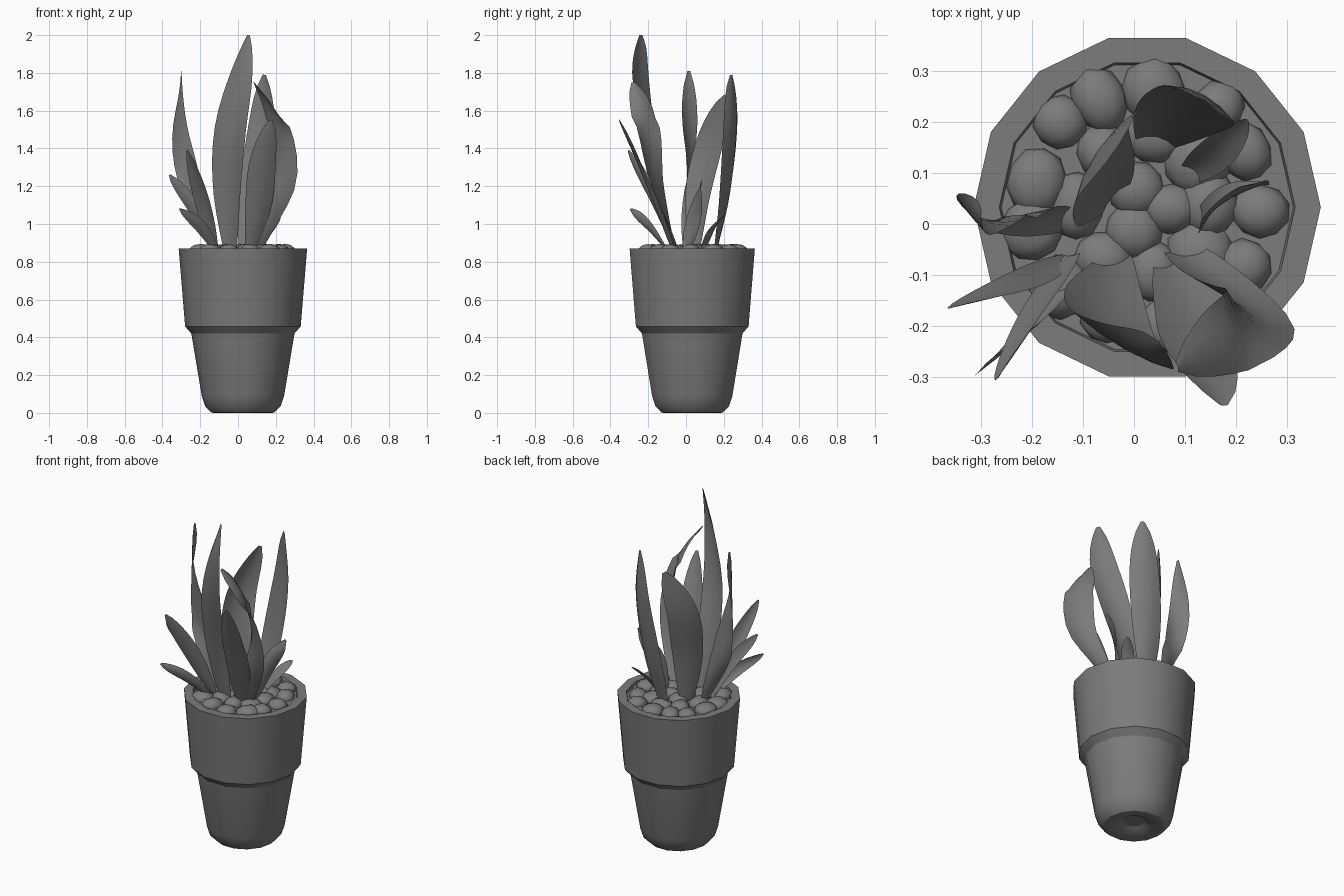
import bpy, bmesh, math, random
from mathutils import Vector

cube = bpy.data.objects.get("Cube")
if cube:
    bpy.data.objects.remove(cube, do_unlink=True)

random.seed(4)
CENTRE = Vector((0.026, 0.033, 0))
SIDES = 14

grey = bpy.data.materials.new("plain grey")
grey.use_nodes = True
colour = (0.2, 0.2, 0.2, 1)
grey.diffuse_color = colour
grey.node_tree.nodes["Principled BSDF"].inputs["Base Color"].default_value = colour


def finish(bm, name, angle=30):
    """Turn a bmesh into a smooth-shaded object with the shared material."""
    mesh = bpy.data.meshes.new(name)
    bm.to_mesh(mesh)
    bm.free()
    mesh.materials.append(grey)
    obj = bpy.data.objects.new(name, mesh)
    bpy.context.collection.objects.link(obj)
    bpy.ops.object.select_all(action="DESELECT")
    obj.select_set(True)
    bpy.context.view_layer.objects.active = obj
    bpy.ops.object.shade_smooth_by_angle(angle=math.radians(angle))
    return obj


def lathe(name, profile):
    """Revolve (radius, height) points, closing both ends with a cap."""
    bm = bmesh.new()
    rings = []
    for r, z in profile:
        ring = []
        for i in range(SIDES):
            a = math.tau * i / SIDES
            ring.append(bm.verts.new(CENTRE + Vector((r * math.cos(a), r * math.sin(a), z))))
        rings.append(ring)
    for low, high in zip(rings, rings[1:]):
        for i in range(SIDES):
            j = (i + 1) % SIDES
            bm.faces.new((low[i], low[j], high[j], high[i]))
    bm.faces.new(rings[0][::-1])
    bm.faces.new(rings[-1])
    return finish(bm, name)


def spline(points, t):
    """Catmull-Rom curve through the points, with t from 0 to 1."""
    p = [2 * points[0] - points[1], *points, 2 * points[-1] - points[-2]]
    spans = len(points) - 1
    k = min(int(t * spans), spans - 1)
    u = t * spans - k
    a, b, c, d = p[k:k + 4]
    return 0.5 * (2 * b + (c - a) * u + (2 * a - 5 * b + 4 * c - d) * u ** 2
                  + (3 * b - a - 3 * c + d) * u ** 3)


def leaf(name, width, turn, *path, steps=14, across=4):
    """Cupped blade along a path; turn gives its heading at the base and tip."""
    points = [Vector(p) for p in path]
    bm = bmesh.new()
    rows = []
    for s in range(steps + 1):
        t = s / steps
        mid = spline(points, t)
        tangent = spline(points, min(t + 0.01, 1)) - spline(points, max(t - 0.01, 0))
        a = math.radians(turn[0] + (turn[1] - turn[0]) * t)
        side = Vector((math.cos(a), math.sin(a), 0))
        side = (side - side.project(tangent)).normalized()
        normal = tangent.cross(side).normalized()
        outward = mid - CENTRE
        outward.z = 0
        if normal.dot(outward) < 0:
            normal.negate()
        # Narrow foot, full middle, rounded tip
        u = 2 * t - 1
        taper = 1 - 0.6 * u * u if u < 0 else max(1 - u * u, 0.03) ** 0.6
        half = 0.5 * width * taper
        row = []
        for i in range(across + 1):
            w = 2 * i / across - 1
            row.append(bm.verts.new(mid + side * half * w - normal * half * 0.25 * (w * w - 0.4)))
        rows.append(row)
    for low, high in zip(rows, rows[1:]):
        for i in range(across):
            bm.faces.new((low[i], low[i + 1], high[i + 1], high[i]))
    return finish(bm, name, 60)


# Pot with a deep collar, hollow foot and open rim filled with soil
lathe("pot", [
    (0.06, 0.035), (0.085, 0.02), (0.155, 0.0), (0.168, 0.003), (0.2, 0.035),
    (0.218, 0.09), (0.273, 0.42), (0.306, 0.458), (0.34, 0.87),
    (0.29, 0.87), (0.286, 0.853)])

# Pebbles in rings over the soil
for count, ring, size in ((13, 0.23, 0.064), (8, 0.13, 0.064), (3, 0.045, 0.055)):
    for i in range(count):
        a = math.tau * (i + random.uniform(-0.15, 0.15)) / count
        r = ring + random.uniform(-0.01, 0.01)
        bm = bmesh.new()
        bmesh.ops.create_icosphere(bm, subdivisions=2, radius=1)
        scale = Vector([size * random.uniform(0.8, 1.1) for _ in "xy"] + [0.04])
        for v in bm.verts:
            v.co = v.co * random.uniform(0.94, 1.03) * scale
        pebble = finish(bm, "pebble", 40)
        pebble.location = CENTRE + Vector((r * math.cos(a), r * math.sin(a), 0.855))
        pebble.rotation_euler.z = a

# Tall leaves
leaf("front_tall_leaf", 0.175, (10, -50), (-0.04, -0.07, 0.86), (-0.06, -0.14, 1.2),
     (-0.045, -0.21, 1.5), (0.01, -0.25, 1.78), (0.055, -0.24, 2.0))
leaf("right_twisted_leaf", 0.12, (67, -93), (-0.13, 0.01, 0.86), (-0.24, 0.01, 1.17),
     (-0.31, 0.015, 1.48), (-0.3, 0.015, 1.81))
leaf("back_leaf", 0.175, (-10, -35), (0.04, 0.16, 0.86), (0.085, 0.215, 1.15),
     (0.13, 0.245, 1.5), (0.14, 0.24, 1.79))
leaf("middle_leaf", 0.185, (45, 60), (-0.04, 0.05, 0.86), (-0.065, 0.07, 1.15),
     (-0.07, 0.13, 1.42), (0, 0.21, 1.68))
leaf("left_curled_leaf", 0.165, (10, -85), (0.09, -0.05, 0.86), (0.16, -0.11, 1.05),
     (0.235, -0.17, 1.25), (0.225, -0.2, 1.47), (0.165, -0.235, 1.63), (0.085, -0.28, 1.75))
leaf("front_left_leaf", 0.15, (15, -10), (0.07, -0.07, 0.86), (0.11, -0.16, 1.1),
     (0.13, -0.25, 1.32), (0.175, -0.355, 1.55))

# Short leaves around the edge
leaf("front_right_leaf", 0.09, (20, 50), (-0.12, -0.06, 0.86),
     (-0.19, -0.17, 1.13), (-0.27, -0.305, 1.39))
leaf("right_short_leaf", 0.075, (-30, 10), (-0.13, -0.07, 0.86),
     (-0.23, -0.12, 1.08), (-0.362, -0.165, 1.26))
leaf("front_right_low_leaf", 0.065, (20, 45), (-0.11, -0.1, 0.86),
     (-0.2, -0.2, 0.99), (-0.31, -0.295, 1.08))
leaf("left_short_leaf", 0.09, (95, 0), (0.125, 0.0, 0.86),
     (0.17, 0.045, 1.06), (0.26, 0.085, 1.23))
leaf("back_left_low_leaf", 0.075, (-45, 0), (0.1, 0.09, 0.86),
     (0.16, 0.14, 0.97), (0.22, 0.205, 1.05))
